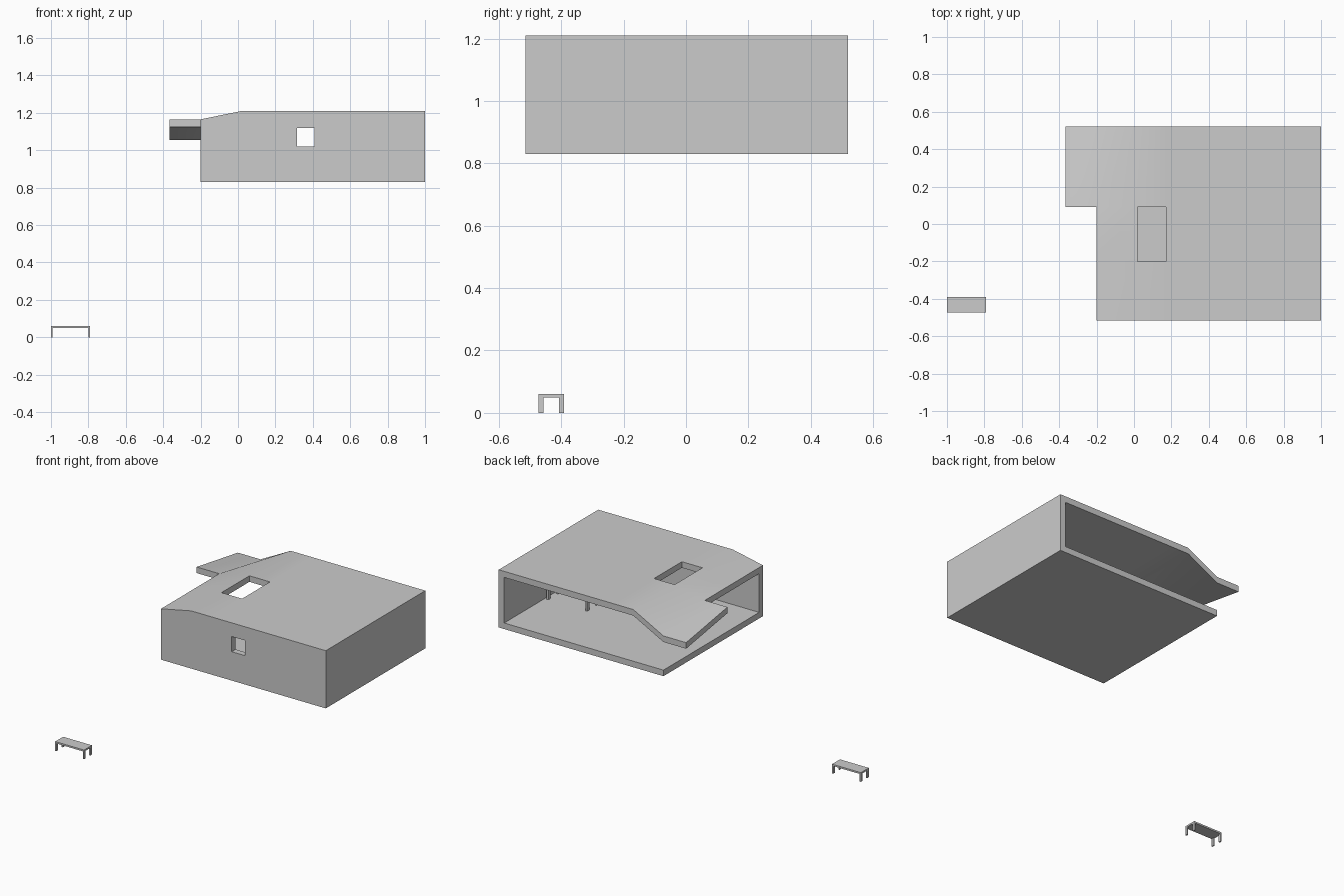
import bpy, bmesh

if "Cube" in bpy.data.objects:
    bpy.data.objects.remove(bpy.data.objects["Cube"])

T = 0.04                      # slab and wall thickness
X0, X1, Y0, Y1 = -0.20, 1.0, -0.515, 0.52
Z0, ZTOP = 0.83, 1.21


def finish(name, bm, smooth=False):
    bmesh.ops.recalc_face_normals(bm, faces=bm.faces)
    mesh = bpy.data.meshes.new(name)
    bm.to_mesh(mesh)
    bm.free()
    ob = bpy.data.objects.new(name, mesh)
    bpy.context.collection.objects.link(ob)
    if smooth:
        bpy.context.view_layer.objects.active = ob
        ob.select_set(True)
        bpy.ops.object.shade_smooth_by_angle()
        ob.select_set(False)
    return ob


def add_box(bm, a, b):
    vs = bmesh.ops.create_cube(bm, size=1)["verts"]
    for v in vs:
        for i in range(3):
            v.co[i] = a[i] if v.co[i] < 0 else b[i]


def box(name, a, b):
    bm = bmesh.new()
    add_box(bm, a, b)
    return finish(name, bm)


def extrude(bm, faces, vec):
    new = bmesh.ops.extrude_face_region(bm, geom=faces, use_keep_orig=True)["geom"]
    bmesh.ops.translate(bm, vec=vec, verts=[g for g in new if isinstance(g, bmesh.types.BMVert)])


def bench(name, x0, x1, y0, y1, z0, height, top, leg_x, leg_y):
    """Flat top on four corner legs."""
    bm = bmesh.new()
    under = z0 + height - top
    add_box(bm, (x0, y0, under), (x1, y1, z0 + height))
    for lx in (x0, x1 - leg_x):
        for ly in (y0, y1 - leg_y):
            add_box(bm, (lx, ly, z0), (lx + leg_x, ly + leg_y, under))
    return finish(name, bm)


# Roof: bent grid with a skylight hole and a drooping canopy at the back left
xs = [-0.365, X0, 0.02, 0.17, X1]
ys = [Y0, -0.20, 0.09, Y1]


def roof_z(i, j):
    if i >= 2:
        return ZTOP
    return 1.095 if j == 3 else 1.165


bm = bmesh.new()
grid = {(i, j): bm.verts.new((x, y, roof_z(i, j)))
        for i, x in enumerate(xs) for j, y in enumerate(ys)
        if not (i == 0 and j < 2)}
for i in range(4):
    for j in range(3):
        if (i == 0 and j < 2) or (i, j) == (2, 1):
            continue
        bm.faces.new([grid[i, j], grid[i + 1, j], grid[i + 1, j + 1], grid[i, j + 1]])
extrude(bm, bm.faces[:], (0, 0, -T))
finish("roof", bm, smooth=True)

# Floor and right wall
box("floor", (X0, Y0, Z0), (X1, Y1, Z0 + T))
box("right_wall", (X1 - T, Y0 + T, Z0 + T), (X1, Y1, ZTOP - T))

# Front wall: profile following the roof, with a window opening
bm = bmesh.new()
profile = [(X0, Z0 + T), (X1, Z0 + T), (X1, ZTOP - T), (0.02, ZTOP - T), (X0, 1.165 - T)]
face = bm.faces.new([bm.verts.new((x, Y0, z)) for x, z in profile])
extrude(bm, [face], (0, T, 0))
wall = finish("front_wall", bm)
cutter = box("window_cutter", (0.315, Y0 - 0.1, 1.02), (0.41, Y0 + 0.1, 1.12))
cutter.hide_render = True
cutter.hide_viewport = True
mod = wall.modifiers.new("window", "BOOLEAN")
mod.operation = "DIFFERENCE"
mod.solver = "EXACT"
mod.object = cutter

# Benches: one on the ground outside, one on the floor inside
bench("outdoor_bench", -1.0, -0.79, -0.473, -0.391, 0, 0.061, 0.011, 0.009, 0.016)
bench("indoor_bench", 0.65, 0.945, -0.02, 0.10, Z0 + T, 0.075, 0.014, 0.013, 0.022)
